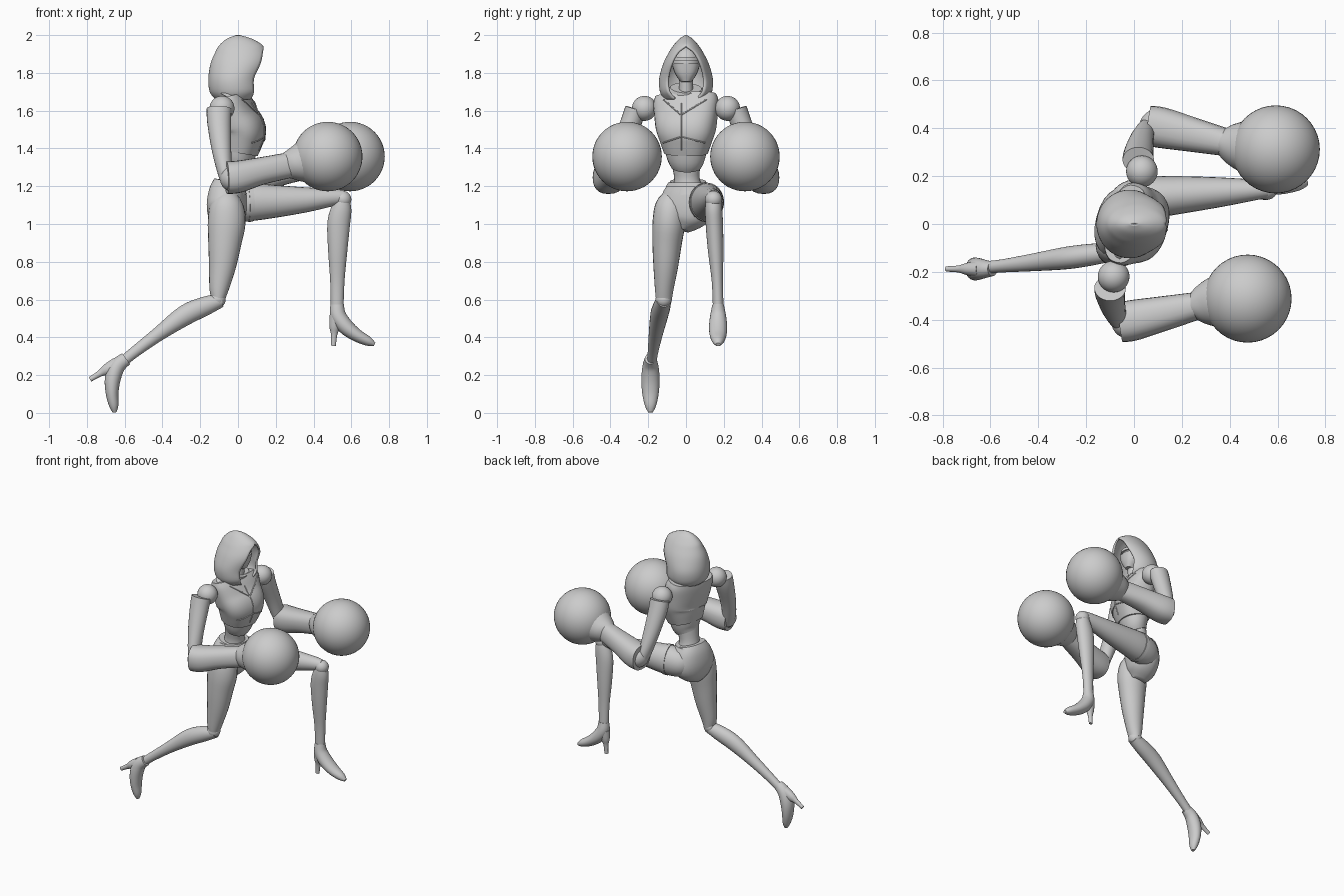
import bpy, bmesh, math
from mathutils import Vector
from mathutils.bvhtree import BVHTree

old = bpy.data.objects.get("Cube")
if old:
    bpy.data.objects.remove(old, do_unlink=True)

grey = bpy.data.materials.new("plain grey")
grey.use_nodes = True
grey.diffuse_color = (.6, .6, .6, 1)
grey.node_tree.nodes["Principled BSDF"].inputs["Base Color"].default_value = grey.diffuse_color


def finish(name, bm, sharp=40):
    bmesh.ops.recalc_face_normals(bm, faces=bm.faces)
    mesh = bpy.data.meshes.new(name)
    bm.to_mesh(mesh)
    bm.free()
    mesh.materials.append(grey)
    mesh.polygons.foreach_set("use_smooth", [True] * len(mesh.polygons))
    mesh.set_sharp_from_angle(angle=math.radians(sharp))
    obj = bpy.data.objects.new(name, mesh)
    bpy.context.collection.objects.link(obj)
    return obj


def spline(rows, steps=4):
    """Catmull-Rom through rows of equal length."""
    out = []
    for i in range(len(rows) - 1):
        p0, p1 = rows[max(i - 1, 0)], rows[i]
        p2, p3 = rows[i + 1], rows[min(i + 2, len(rows) - 1)]
        for s in range(steps):
            t = s / steps
            out.append([b + t / 2 * (c - a + t * (2 * a - 5 * b + 4 * c - d + t * (3 * (b - c) + d - a)))
                        for a, b, c, d in zip(p0, p1, p2, p3)])
    return out + [list(rows[-1])]


def skin(bm, rings, closed=True):
    rings = [[bm.verts.new(p) for p in ring] for ring in rings]
    n = len(rings[0])
    for lo, hi in zip(rings, rings[1:]):
        for k in range(n if closed else n - 1):
            j = (k + 1) % n
            bm.faces.new((lo[k], lo[j], hi[j], hi[k]))
    return rings


def loft(name, rows, yaw=0, power=1, sides=24, steps=4, sharp=40):
    """Skin through rows of (x, y, z, half width, half depth)."""
    rows = spline(rows, steps)
    centres = [Vector(r[:3]) for r in rows]
    side = Vector((-math.sin(yaw), math.cos(yaw), 0))
    rings = []
    for i, row in enumerate(rows):
        along = (centres[min(i + 1, len(rows) - 1)] - centres[max(i - 1, 0)]).normalized()
        u = (side - along * side.dot(along)).normalized()
        v = along.cross(u)
        ring = []
        for k in range(sides):
            a = math.tau * k / sides
            c, s = math.cos(a), math.sin(a)
            c = math.copysign(abs(c) ** power, c)
            s = math.copysign(abs(s) ** power, s)
            ring.append(centres[i] + u * row[3] * c + v * row[4] * s)
        rings.append(ring)
    bm = bmesh.new()
    rings = skin(bm, rings)
    bm.faces.new(rings[0])
    bm.faces.new(rings[-1])
    return finish(name, bm, sharp)


def ball(name, centre, radius, scale=(1, 1, 1)):
    bm = bmesh.new()
    bmesh.ops.create_uvsphere(bm, u_segments=40, v_segments=24, radius=radius)
    for v in bm.verts:
        v.co = Vector(centre) + v.co * Vector(scale)
    return finish(name, bm)


# Hood: horizontal rows of (z, back x, front x, half width, half opening)
hood_rows = [(1.66, -.12, .07, .115, .06), (1.7, -.15, .085, .138, .092), (1.77, -.157, .085, .142, .098),
             (1.85, -.145, .12, .12, .078), (1.91, -.12, .132, .09, .046), (1.945, -.1, .132, .067, 0),
             (1.98, -.06, .075, .036, 0), (2, -.01, .01, .004, 0)]
bm = bmesh.new()
rings = []
for z, back, front, w, opening in spline(hood_rows):
    a = math.asin(max(0, min(.95, opening / w)))
    rx = (front - back) / (1 + math.cos(a))
    angles = [a + (math.tau - 2 * a) * k / 40 for k in range(41)]
    rings.append([(back + rx + rx * math.cos(t), w * math.sin(t), z) for t in angles])
skin(bm, rings, closed=False)
bmesh.ops.remove_doubles(bm, verts=bm.verts, dist=.0005)
hood = finish("hood", bm, 60)
shell = hood.modifiers.new("cloth thickness", "SOLIDIFY")
shell.thickness = .012
shell.offset = -1

# Head, mask and neck
ball("head", (.005, 0, 1.85), .075, (1, .95, 1.2))
loft("lower_mask", [(.03, 0, 1.75, .025, .035), (.025, 0, 1.79, .055, .055), (.02, 0, 1.845, .075, .068)], power=.8)
loft("brow_band", [(.01, 0, 1.865, .077, .08), (.01, 0, 1.885, .072, .078)], steps=1)
loft("neck", [(-.02, 0, 1.6, .06, .06), (-.005, 0, 1.68, .04, .045), (.005, 0, 1.78, .036, .042)])

# Torso
twist = math.radians(-15)
jacket = loft("jacket", [(.005, 0, 1.375, .115, .095), (.015, 0, 1.44, .138, .112), (.02, 0, 1.5, .158, .121),
                         (-.005, 0, 1.57, .168, .105), (-.025, 0, 1.64, .175, .09), (-.035, 0, 1.68, .165, .078)],
              twist, .8, 32)
loft("rib_cage", [(-.015, 0, 1.3, .08, .068), (0, 0, 1.34, .1, .082), (.008, 0, 1.4, .115, .094)], twist)
loft("waist", [(-.035, .01, 1.16, .09, .08), (-.03, .005, 1.24, .068, .06), (-.015, 0, 1.33, .08, .062)], twist)
loft("collar", [(-.03, 0, 1.66, .15, .075), (-.015, 0, 1.69, .115, .07), (0, 0, 1.72, .085, .06)], twist)
loft("pelvis", [(-.045, .01, 1.225, .095, .08), (-.055, .01, 1.17, .13, .095), (-.06, .005, 1.09, .15, .1),
                (-.06, -.01, 1.02, .11, .088), (-.055, -.025, .97, .04, .05)], twist, .9)
loft("belt", [(-.045, .01, 1.195, .12, .092), (-.045, .01, 1.22, .105, .088)], twist, steps=1)

# Thin raised seams projected onto the jacket front
surface = BVHTree.FromPolygons([v.co for v in jacket.data.vertices], [p.vertices for p in jacket.data.polygons])
for name, line in {
    "centre_seam": [(-.025, 1.64), (-.025, 1.39)],
    "far_lapel": [(-.02, 1.58), (.11, 1.66)],
    "near_lapel": [(-.03, 1.58), (-.12, 1.66)],
    "far_chest_seam": [(-.02, 1.46), (.1, 1.43)],
    "near_chest_seam": [(-.03, 1.46), (-.12, 1.43)],
}.items():
    ends = [Vector((1, *p)) for p in line]
    hits = [surface.ray_cast(ends[0].lerp(ends[1], k / 6), Vector((-1, 0, 0)))[0] for k in range(7)]
    loft(name, [(*p, .004, .004) for p in hits if p], math.radians(30), sides=8)


# Arms: mirrored in y, the far one reaching further ahead
def arm(label, side, ahead):
    def tube(part, rows, **options):
        loft(label + part, [(x + ahead, y * side, z, a, b) for x, y, z, a, b in rows], **options)

    def joint(part, x, y, z, radius):
        ball(label + part, (x + ahead, y * side, z), radius)

    joint("shoulder", -.085, .22, 1.612, .066)
    tube("upper_arm", [(-.1, .268, 1.61, .055, .066), (-.1, .29, 1.54, .056, .063), (-.088, .345, 1.4, .05, .052),
                       (-.07, .385, 1.28, .05, .04), (-.05, .4, 1.21, .045, .035)])
    joint("elbow", -.025, .408, 1.24, .07)
    tube("forearm", [(-.06, .412, 1.245, .083, .086), (0, .402, 1.25, .085, .085), (.12, .375, 1.28, .073, .073),
                     (.265, .342, 1.31, .058, .068)], power=.85)
    tube("glove_cuff", [(.25, .345, 1.308, .055, .066), (.28, .338, 1.315, .08, .08), (.33, .328, 1.325, .105, .105),
                        (.4, .318, 1.34, .13, .13)])
    joint("glove", .475, .312, 1.357, .184)


arm("near_", -1, 0)
arm("far_", 1, .118)


# High-heeled shoes, drawn in the leg plane and then pitched
def shoe(label, ankle, pitch):
    c, s = math.cos(pitch), math.sin(pitch)

    def place(rows):
        return [(ankle[0] + f * c - u * s, ankle[1], ankle[2] + f * s + u * c, w, d) for f, u, w, d in rows]

    loft(label + "shoe", place([(0, .01, .03, .035), (.005, -.05, .042, .042), (.045, -.108, .048, .042),
                                (.105, -.155, .044, .034), (.165, -.186, .03, .025), (.198, -.203, .012, .01)]))
    loft(label + "heel", place([(0, -.055, .035, .042), (-.012, -.11, .026, .03), (-.016, -.15, .015, .017),
                                (-.02, -.21, .011, .013)]))


# Trailing leg
loft("trailing_thigh", [(-.06, -.06, 1.16, .045, .05), (-.06, -.08, 1.1, .08, .088), (-.06, -.09, 1.01, .087, .1),
                        (-.07, -.1, .9, .078, .088), (-.082, -.107, .78, .066, .072), (-.1, -.115, .66, .05, .052),
                        (-.105, -.117, .6, .042, .036)])
ball("trailing_knee", (-.108, -.118, .6), .043)
loft("trailing_calf", [(-.09, -.117, .595, .038, .036), (-.17, -.127, .567, .045, .05), (-.28, -.142, .517, .047, .054),
                       (-.42, -.16, .418, .037, .038), (-.54, -.174, .328, .028, .03), (-.6, -.18, .28, .026, .028)])
shoe("trailing_", (-.6, -.188, .281), math.radians(-55))

# Raised leading leg
loft("leading_thigh", [(-.08, .08, 1.1, .05, .06), (-.03, .095, 1.105, .08, .09), (.06, .11, 1.115, .088, .1),
                       (.2, .122, 1.12, .078, .086), (.36, .133, 1.128, .062, .066), (.5, .142, 1.14, .044, .046),
                       (.56, .144, 1.142, .034, .036)])
loft("thigh_band", [(.05, .108, 1.115, .093, .105), (.075, .112, 1.116, .091, .103)], steps=1)
ball("leading_knee", (.555, .146, 1.13), .045)
loft("leading_calf", [(.555, .145, 1.135, .038, .036), (.547, .146, 1.08, .045, .054), (.533, .15, 1, .046, .06),
                      (.528, .157, .86, .041, .051), (.526, .166, .7, .03, .038), (.525, .17, .57, .028, .034)])
shoe("leading_", (.525, .17, .565), 0)
